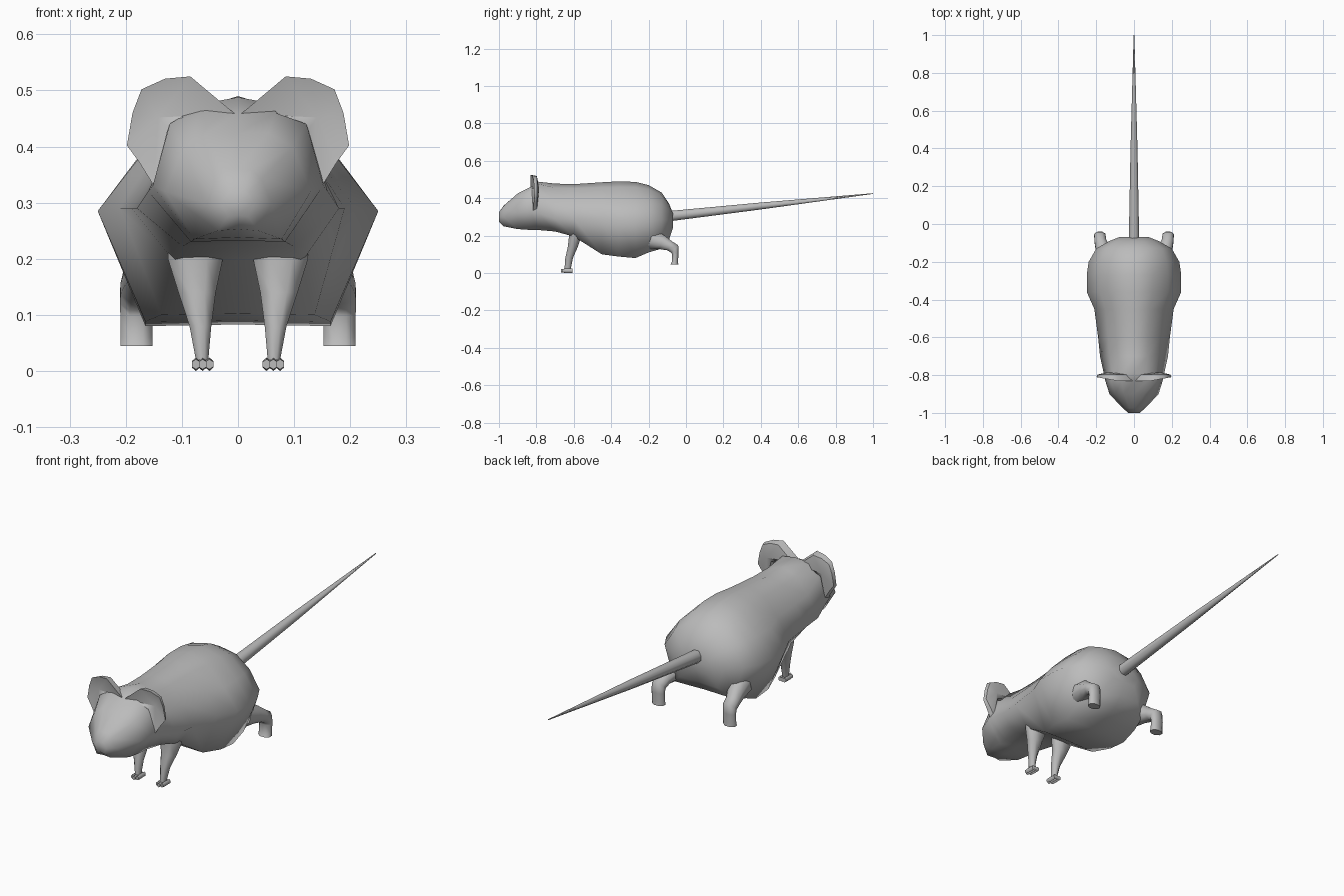
import bpy, bmesh, math
from mathutils import Vector

if "Cube" in bpy.data.objects:
    bpy.data.objects.remove(bpy.data.objects["Cube"], do_unlink=True)

GREY = (0.5, 0.5, 0.5, 1.0)
fur = bpy.data.materials.new("plain grey")
fur.use_nodes = True
fur.diffuse_color = GREY
fur.node_tree.nodes["Principled BSDF"].inputs["Base Color"].default_value = GREY


def finish(name, bm, angle):
    bmesh.ops.recalc_face_normals(bm, faces=bm.faces)
    mesh = bpy.data.meshes.new(name)
    bm.to_mesh(mesh)
    bm.free()
    mesh.materials.append(fur)
    obj = bpy.data.objects.new(name, mesh)
    bpy.context.collection.objects.link(obj)
    bpy.ops.object.select_all(action='DESELECT')
    obj.select_set(True)
    bpy.context.view_layer.objects.active = obj
    bpy.ops.object.shade_smooth_by_angle(angle=math.radians(angle))
    return obj


def loft(name, rings, angle=60):
    """Skin a closed surface over rings that have equal point counts."""
    bm = bmesh.new()
    rows = [[bm.verts.new(p) for p in ring] for ring in rings]
    n = len(rows[0])
    for a, b in zip(rows, rows[1:]):
        for i in range(n):
            j = (i + 1) % n
            bm.faces.new((a[i], a[j], b[j], b[i]))
    bm.faces.new(rows[0])
    bm.faces.new(rows[-1])
    return finish(name, bm, angle)


def oval(centre, u, v, n=8):
    """Ring around centre spanned by the half-axes u and v."""
    c, u, v = Vector(centre), Vector(u), Vector(v)
    turns = [math.tau * (i + 0.5) / n for i in range(n)]
    return [c + u * math.cos(t) + v * math.sin(t) for t in turns]


# Body and head: y, half width, widest z, top z, bottom z,
# then shoulder x and z fractions and bottom x fraction
SECTIONS = [
    (-1.00, .03, .30, .325, .275, .7, .7, .6),
    (-.975, .06, .30, .36, .25, .7, .7, .6),
    (-.90, .13, .32, .425, .235, .75, .75, .6),
    (-.83, .152, .33, .46, .23, .8, .85, .55),
    (-.79, .16, .32, .488, .23, .72, .6, .53),
    (-.70, .18, .29, .478, .222, .72, .5, .55),
    (-.60, .19, .29, .475, .195, .72, .5, .6),
    (-.45, .21, .29, .485, .10, .72, .47, .65),
    (-.36, .25, .285, .49, .088, .72, .44, .66),
    (-.27, .25, .285, .487, .08, .72, .46, .66),
    (-.20, .24, .285, .47, .11, .72, .5, .7),
    (-.13, .20, .285, .43, .13, .75, .55, .75),
    (-.09, .13, .28, .37, .18, .75, .6, .75),
    (-.07, .08, .28, .32, .24, .75, .6, .75),
]


def body_ring(y, w, mid, top, bottom, ux, uz, bx):
    rise = top - mid
    half = [(w * ux * .55, mid + rise * (uz + 1.0) / 2 + rise * .13),
            (w * ux, mid + rise * uz), (w, mid), (w * bx, bottom)]
    ring = [(0, top)] + half + [(0, bottom + .003)]
    ring += [(-x, z) for x, z in reversed(half)]
    return [(x, y, min(z, top)) for x, z in ring]


loft("body", [body_ring(*s) for s in SECTIONS], 85)

# Tail
loft("tail", [oval((0, y, .305 + .111 * (y + .08)), (r, 0, 0), (0, 0, r))
              for y, r in ((-.10, .03), (.4, .02), (1.0, .002))])

# Ear outline in x and z
EAR = [(.005, .458), (.085, .525), (.13, .521), (.172, .502), (.188, .46),
       (.198, .402), (.176, .372), (.15, .33), (.125, .43), (.07, .452)]

for side, tag in ((1, "left"), (-1, "right")):
    # Cupped ear: rim, shallow dish in front, rounded back
    bm = bmesh.new()
    rim = [bm.verts.new((side * x, -.832 + max(0, x - .08) * .18, z))
           for x, z in EAR]
    back = [bm.verts.new((side * (x + (.135 - x) * .08), -.797,
                          z + (.44 - z) * .08)) for x, z in EAR]
    dish = bm.verts.new((side * .142, -.806, .452))
    hub = bm.verts.new((side * .14, -.785, .45))
    for i in range(len(rim)):
        j = (i + 1) % len(rim)
        bm.faces.new((rim[i], rim[j], dish))
        bm.faces.new((back[j], back[i], hub))
        bm.faces.new((rim[j], rim[i], back[i], back[j]))
    finish(tag + "_ear", bm, 50)

    # Front leg, tapering to the ankle: x, y, z, half width, half depth
    leg = [(.075, -.59, .26, .055, .04), (.076, -.592, .20, .053, .036),
           (.073, -.605, .14, .036, .029), (.067, -.625, .08, .021, .022),
           (.064, -.633, .02, .012, .018)]
    loft(tag + "_front_leg", [oval((side * x, y, z), (w, 0, 0), (0, d, 0))
                              for x, y, z, w, d in leg])

    # Front paw with three toes
    for toe, name in enumerate(("inner", "middle", "outer")):
        x = side * (.051 + toe * .012)
        reach = -.667 if toe == 1 else -.66
        loft(f"{tag}_{name}_toe",
             [oval((x, y, .012), (.008, 0, 0), (0, 0, h), 6)
              for y, h in ((reach, .009), (-.64, .012), (-.608, .011))])

    # Hind leg, bending down to a blunt foot: centre, half width, second half-axis
    bend = [((.150, -.19, .18), .050, (0, .02, .055)),
            ((.165, -.13, .165), .042, (0, .014, .04)),
            ((.178, -.088, .146), .034, (0, .012, .027)),
            ((.181, -.060, .128), .032, (0, .020, .022)),
            ((.181, -.057, .10), .031, (0, .018, .002)),
            ((.181, -.059, .06), .031, (0, .018, 0)),
            ((.181, -.062, .045), .031, (0, .023, 0))]
    loft(tag + "_hind_leg", [oval((side * x, y, z), (w, 0, 0), v)
                             for (x, y, z), w, v in bend])
